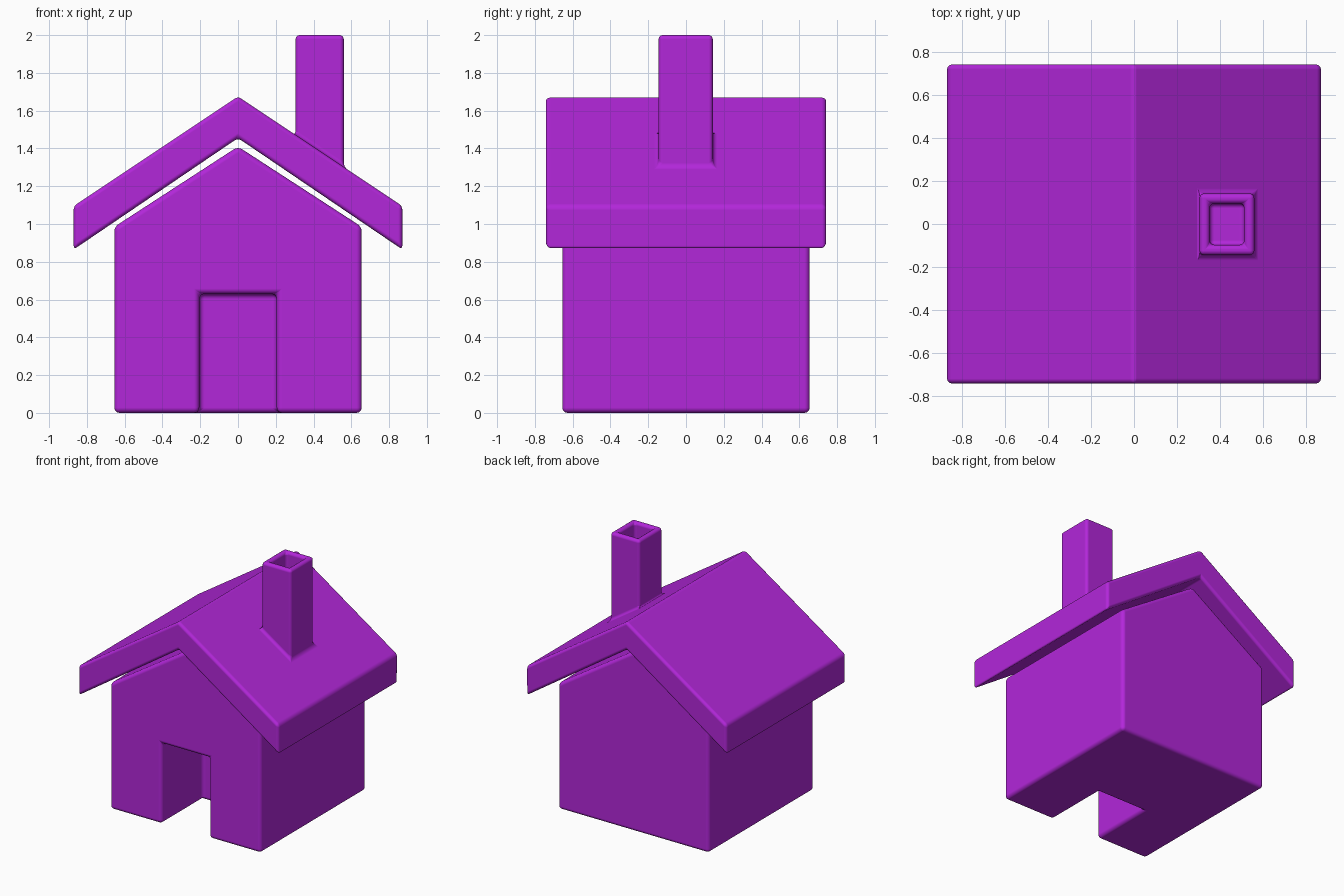
import bpy, bmesh

if "Cube" in bpy.data.objects:
    bpy.data.objects.remove(bpy.data.objects["Cube"])

paint = bpy.data.materials.new("purple")
paint.diffuse_color = (0.45, 0.02, 0.70, 1)
paint.use_nodes = True
paint.node_tree.nodes["Principled BSDF"].inputs["Base Color"].default_value = paint.diffuse_color


def prism(name, profile, y0, y1):
    """Extrude an (x, z) outline from y0 to y1."""
    bm = bmesh.new()
    face = bm.faces.new([bm.verts.new((x, y0, z)) for x, z in profile])
    ext = bmesh.ops.extrude_face_region(bm, geom=[face])
    moved = [v for v in ext["geom"] if isinstance(v, bmesh.types.BMVert)]
    bmesh.ops.translate(bm, verts=moved, vec=(0, y1 - y0, 0))
    bmesh.ops.recalc_face_normals(bm, faces=bm.faces)
    mesh = bpy.data.meshes.new(name)
    bm.to_mesh(mesh)
    bm.free()
    ob = bpy.data.objects.new(name, mesh)
    bpy.context.collection.objects.link(ob)
    mesh.materials.append(paint)
    return ob


def box(name, x0, x1, y0, y1, z0, z1):
    return prism(name, [(x0, z0), (x1, z0), (x1, z1), (x0, z1)], y0, y1)


def combine(ob, other, op):
    """Apply a boolean and remove the helper."""
    mod = ob.modifiers.new(op, 'BOOLEAN')
    mod.object, mod.operation, mod.solver = other, op, 'EXACT'
    bpy.context.view_layer.objects.active = ob
    bpy.ops.object.modifier_apply(modifier=mod.name)
    bpy.data.objects.remove(other)


def soften(ob, width):
    """Round every sharp edge and shade smooth."""
    mod = ob.modifiers.new("rounding", 'BEVEL')
    mod.width, mod.segments = width, 4
    mod.limit_method, mod.angle_limit = 'ANGLE', 0.5
    mod.harden_normals = True
    for p in ob.data.polygons:
        p.use_smooth = True


# House body with a doorway recess
W = 0.655
house = prism("house_body", [(-W, 0), (W, 0), (W, 0.985), (0, 1.41), (-W, 0.985)], -W, W)
combine(house, box("door_cutter", -0.205, 0.205, -0.9, -0.145, -0.2, 0.63), 'DIFFERENCE')
soften(house, 0.028)

# Floating gable roof with the hollow chimney fused on
E = 0.87
roof = prism("roof_and_chimney", [(-E, 0.865), (0, 1.455), (E, 0.865), (E, 1.095),
                                  (0, 1.675), (-E, 1.095)], -0.742, 0.742)
combine(roof, box("chimney", 0.305, 0.56, -0.145, 0.142, 1.27, 2.0), 'UNION')
combine(roof, box("flue_cutter", 0.352, 0.513, -0.097, 0.095, 1.65, 2.2), 'DIFFERENCE')
soften(roof, 0.022)
